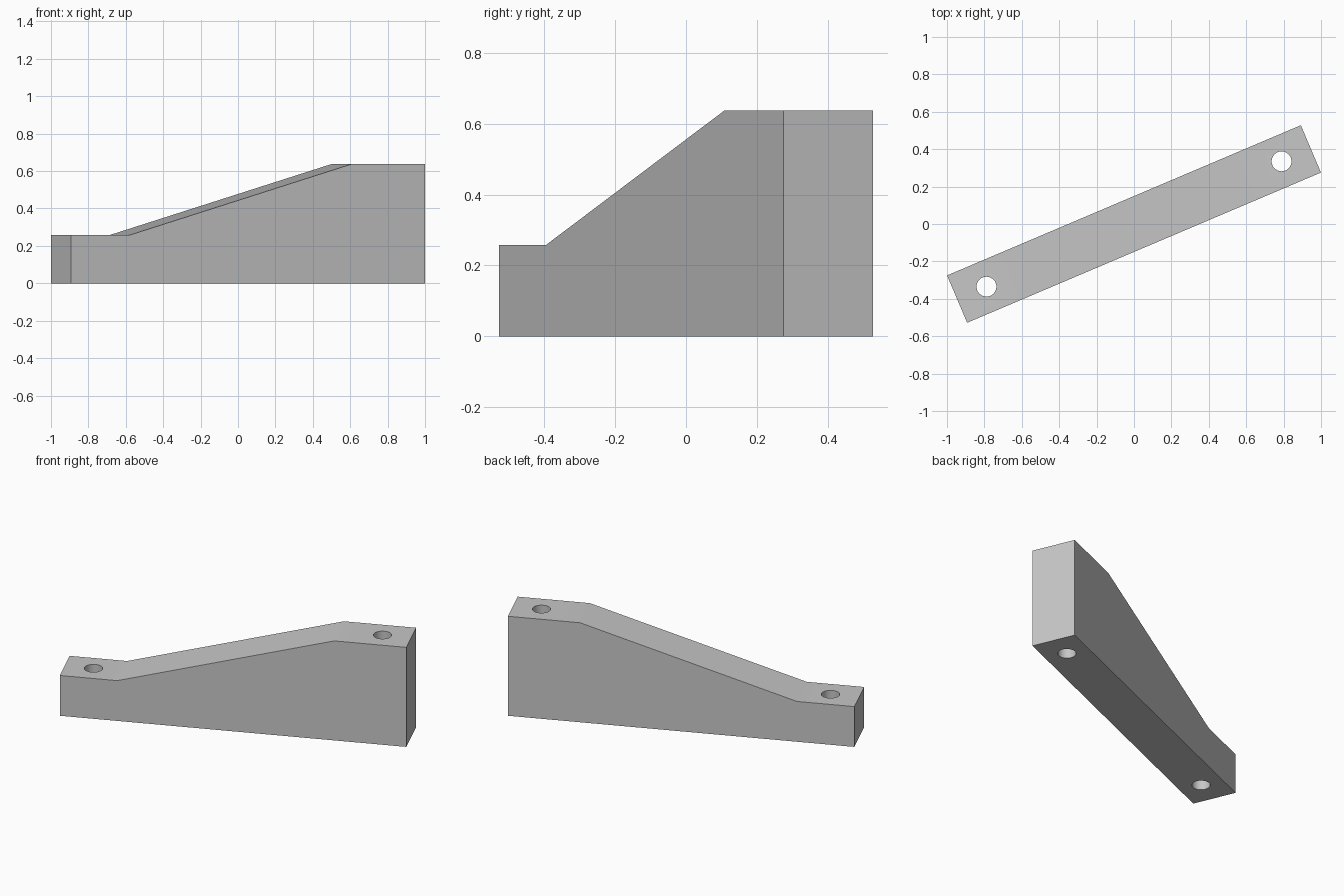
import bpy, bmesh, math

cube = bpy.data.objects.get("Cube")
if cube:
    bpy.data.objects.remove(cube, do_unlink=True)

ANGLE = math.radians(23)
LENGTH, WIDTH = 2.055, 0.275
LOW, HIGH = 0.258, 0.637
HOLE_OFFSET, HOLE_RADIUS = 0.857, 0.053

# Single grey finish
grey = bpy.data.materials.new("light grey")
grey.use_nodes = True
colour = (0.57, 0.57, 0.57, 1)
grey.diffuse_color = colour
grey.node_tree.nodes["Principled BSDF"].inputs["Base Color"].default_value = colour

# Bar body: stepped side profile extruded across its width
half = LENGTH / 2
profile = [(-half, 0), (half, 0), (half, HIGH), (0.60, HIGH), (-0.687, LOW), (-half, LOW)]
bm = bmesh.new()
side = bm.faces.new([bm.verts.new((x, -WIDTH / 2, z)) for x, z in profile])
extruded = bmesh.ops.extrude_face_region(bm, geom=[side])["geom"]
bmesh.ops.translate(bm, vec=(0, WIDTH, 0),
                    verts=[v for v in extruded if isinstance(v, bmesh.types.BMVert)])
bmesh.ops.recalc_face_normals(bm, faces=bm.faces)
mesh = bpy.data.meshes.new("sloped_bar")
bm.to_mesh(mesh)
bm.free()
mesh.materials.append(grey)
bar = bpy.data.objects.new("sloped_bar", mesh)
bpy.context.collection.objects.link(bar)

# Vertical through holes near both ends
for end in (-1, 1):
    bpy.ops.mesh.primitive_cylinder_add(vertices=48, radius=HOLE_RADIUS, depth=2,
                                        location=(end * HOLE_OFFSET, 0, 0.3))
    cutter = bpy.context.object
    cutter.name = "hole_cutter"
    cutter.hide_render = True
    cutter.data.materials.append(grey)
    cut = bar.modifiers.new("hole", 'BOOLEAN')
    cut.operation = 'DIFFERENCE'
    cut.solver = 'EXACT'
    cut.object = cutter
    bpy.context.view_layer.objects.active = bar
    bpy.ops.object.modifier_apply(modifier=cut.name)
    bpy.data.objects.remove(cutter, do_unlink=True)

# Soft shading over the slope and hole walls, then turn the bar into place
bpy.ops.object.select_all(action='DESELECT')
bar.select_set(True)
bpy.context.view_layer.objects.active = bar
bpy.ops.object.shade_smooth_by_angle(angle=math.radians(30))
bar.rotation_euler.z = ANGLE
